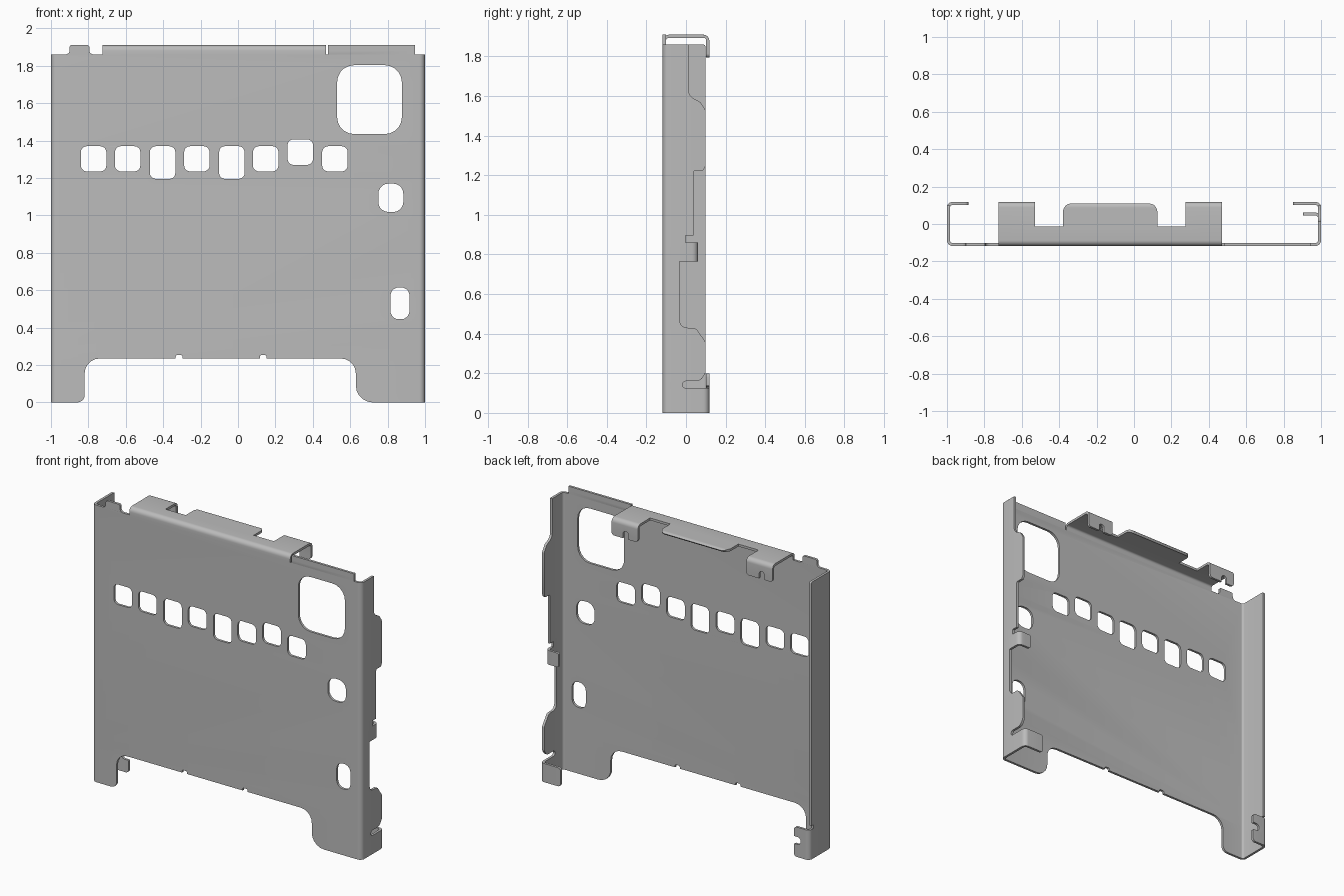
import bpy, bmesh, math
from mathutils import Vector

if "Cube" in bpy.data.objects:
    bpy.data.objects.remove(bpy.data.objects["Cube"])

T = 0.016            # sheet thickness
R = 0.022            # bend radius at mid sheet
L = R * math.pi / 2  # flat length used by one bend
SEG = 6
FRONT = -0.1095      # mid-sheet y of the front panel


def rounded(pts, seg=5):
    """Polygon of (u, v, radius) corners -> points with arcs at the corners."""
    out = []
    for i, (u, v, r) in enumerate(pts):
        p = Vector((u, v))
        a = Vector(pts[i - 1][:2]) - p
        b = Vector(pts[(i + 1) % len(pts)][:2]) - p
        ang = a.angle(b)
        if r <= 0 or ang > math.pi - 0.02:
            out.append(p)
            continue
        t = min(r / math.tan(ang / 2), 0.48 * a.length, 0.48 * b.length)
        r = t * math.tan(ang / 2)
        a.normalize()
        b.normalize()
        c = p + (a + b).normalized() * (r / math.sin(ang / 2))
        s, e = p + a * t - c, p + b * t - c
        turn = math.atan2(s.x * e.y - s.y * e.x, s.dot(e))
        for k in range(seg + 1):
            w = turn * k / seg
            out.append(c + Vector((s.x * math.cos(w) - s.y * math.sin(w),
                                   s.x * math.sin(w) + s.y * math.cos(w))))
    return out


def box(u0, u1, v0, v1, r):
    return [(u0, v0, r), (u1, v0, r), (u1, v1, r), (u0, v1, r)]


def slot(u0, u1, v, depth):
    """Round-ended notch cut upward or downward from a level edge."""
    r = abs(u1 - u0) / 2
    return [(u0, v, 0), (u0, v + depth, r), (u1, v + depth, r), (u1, v, 0)]


# Unfolded sheet outline, counter-clockwise
bottom = [(-.82, .235, .08), *slot(-.333, -.297, .235, .018),
          *slot(.117, .153, .235, .018), (.63, .235, .08), (.63, 0, .09)]

right_flange = [
    (1.335, 0, .02), (1.335, .125, .02),                      # foot lip
    (1.075, .125, .017), (1.075, .16, .017), (1.165, .16, .04),
    (1.19, .2, .02), (1.19, .36, .02), (1.14, .43, .03), (1.06, .43, .05),
    (1.06, .765, 0), (1.223, .765, .01), (1.223, .86, .01),   # inward tab
    (1.09, .86, 0), (1.09, .895, 0), (1.13, .895, 0),
    (1.13, 1.225, .01), (1.18, 1.225, .01), (1.19, 1.245, 0),
    (1.19, 1.53, .02), (1.165, 1.57, .03), (1.105, 1.6, .05), (1.105, 1.86, 0)]

top_flange = [
    (.945, 1.86, 0), (.945, 1.91, 0), (.48, 1.91, 0), (.48, 1.86, 0), (.47, 1.86, 0),
    (.47, 2.21, .02), *slot(.385, .345, 2.21, -.05), (.275, 2.21, .02),
    (.275, 1.99, 0), (.125, 1.99, 0), (.125, 2.107, .04),
    (-.38, 2.107, .04), (-.38, 1.99, 0), (-.53, 1.99, 0),
    (-.53, 2.21, .02), *slot(-.625, -.665, 2.21, -.05), (-.725, 2.21, .02),
    (-.725, 1.86, 0), (-.795, 1.86, .04), (-.795, 1.91, .01),
    (-.9, 1.91, .01), (-.9, 1.86, .04)]

left_flange = [
    (-1.19, 1.86, .01), (-1.19, .225, 0), (-1.17, .225, 0), (-1.17, .2, 0),
    (-1.3, .2, .02), (-1.3, .135, .005), (-1.25, .135, .024),
    (-1.25, .085, .024), (-1.3, .085, .005), (-1.3, 0, .02), (-.82, 0, .04)]

# Openings in the front panel
row = [(-.84, 1.235, 1.37), (-.658, 1.235, 1.37), (-.471, 1.195, 1.37),
       (-.288, 1.235, 1.37), (-.101, 1.195, 1.37), (.08, 1.235, 1.37),
       (.265, 1.27, 1.407), (.45, 1.235, 1.37)]
holes = [box(u, u + .136, v0, v1, .032) for u, v0, v1 in row]
holes += [box(.53, .876, 1.435, 1.803, .09),
          box(.75, .884, 1.018, 1.17, .055),
          box(.815, .917, .445, .615, .045)]

# Flat sheet cut from the outline
curve = bpy.data.curves.new("sheet_outline", 'CURVE')
curve.dimensions = '2D'
curve.fill_mode = 'BOTH'
curve.extrude = T / 2
for loop in [bottom + right_flange + top_flange + left_flange] + holes:
    pts = rounded(loop)
    sp = curve.splines.new('POLY')
    sp.points.add(len(pts) - 1)
    for q, p in zip(sp.points, pts):
        q.co = (p.x, p.y, 0, 1)
    sp.use_cyclic_u = True
tmp = bpy.data.objects.new("sheet_outline", curve)
bpy.context.collection.objects.link(tmp)
bpy.context.view_layer.update()
mesh = bpy.data.meshes.new_from_object(
    tmp.evaluated_get(bpy.context.evaluated_depsgraph_get()))
bpy.data.objects.remove(tmp)

bm = bmesh.new()
bm.from_mesh(mesh)
bmesh.ops.remove_doubles(bm, verts=bm.verts, dist=1e-5)
for v in bm.verts:
    x, y, z = v.co
    v.co = (x, FRONT - z, y)

# Folds: start point, direction, zone. Lips come first, then the main flanges
X, Z, N = Vector((1, 0, 0)), Vector((0, 0, 1)), Vector((0, 1, 0))
folds = [
    (1.18, X, lambda c: c.z < .14),                 # right foot lip
    (1.123, X, lambda c: .76 < c.z < .87),          # right inward tab
    (1.18, -X, lambda c: c.z < .21),                # left foot lip
    (2.09, Z, lambda c: abs(c.x) < .8),             # top ears turned down
    (.97, X, lambda c: True),                       # right flange
    (.97, -X, lambda c: True),                      # left flange
    (1.88, Z, lambda c: -.73 < c.x < .475)]         # top flange

for s, d, _ in folds:
    for k in range(SEG + 1):
        bmesh.ops.bisect_plane(bm, geom=bm.verts[:] + bm.edges[:] + bm.faces[:],
                               dist=1e-6, plane_co=d * (s + L * k / SEG), plane_no=d)

for s, d, zone in folds:
    p0 = d * s + N * FRONT
    for v in bm.verts:
        a, h = (v.co - p0).dot(d), (v.co - p0).dot(N)
        if a <= 0 or not zone(v.co):
            continue
        side = v.co - p0 - d * a - N * h
        th = min(a / R, math.pi / 2)
        rest = a - R * th
        sn, cs = math.sin(th), math.cos(th)
        v.co = (p0 + side + N * R + (d * sn - N * cs) * (R - h)
                + (d * cs + N * sn) * rest)

bmesh.ops.recalc_face_normals(bm, faces=bm.faces)
bm.to_mesh(mesh)
bm.free()

# Finished panel
panel = bpy.data.objects.new("bent_panel", mesh)
bpy.context.collection.objects.link(panel)
mat = bpy.data.materials.new("plain grey")
mat.diffuse_color = (.5, .5, .5, 1)
mat.use_nodes = True
mat.node_tree.nodes["Principled BSDF"].inputs["Base Color"].default_value = mat.diffuse_color
mesh.materials.clear()
mesh.materials.append(mat)
bpy.context.view_layer.objects.active = panel
panel.select_set(True)
bpy.ops.object.shade_smooth_by_angle(angle=math.radians(30))
